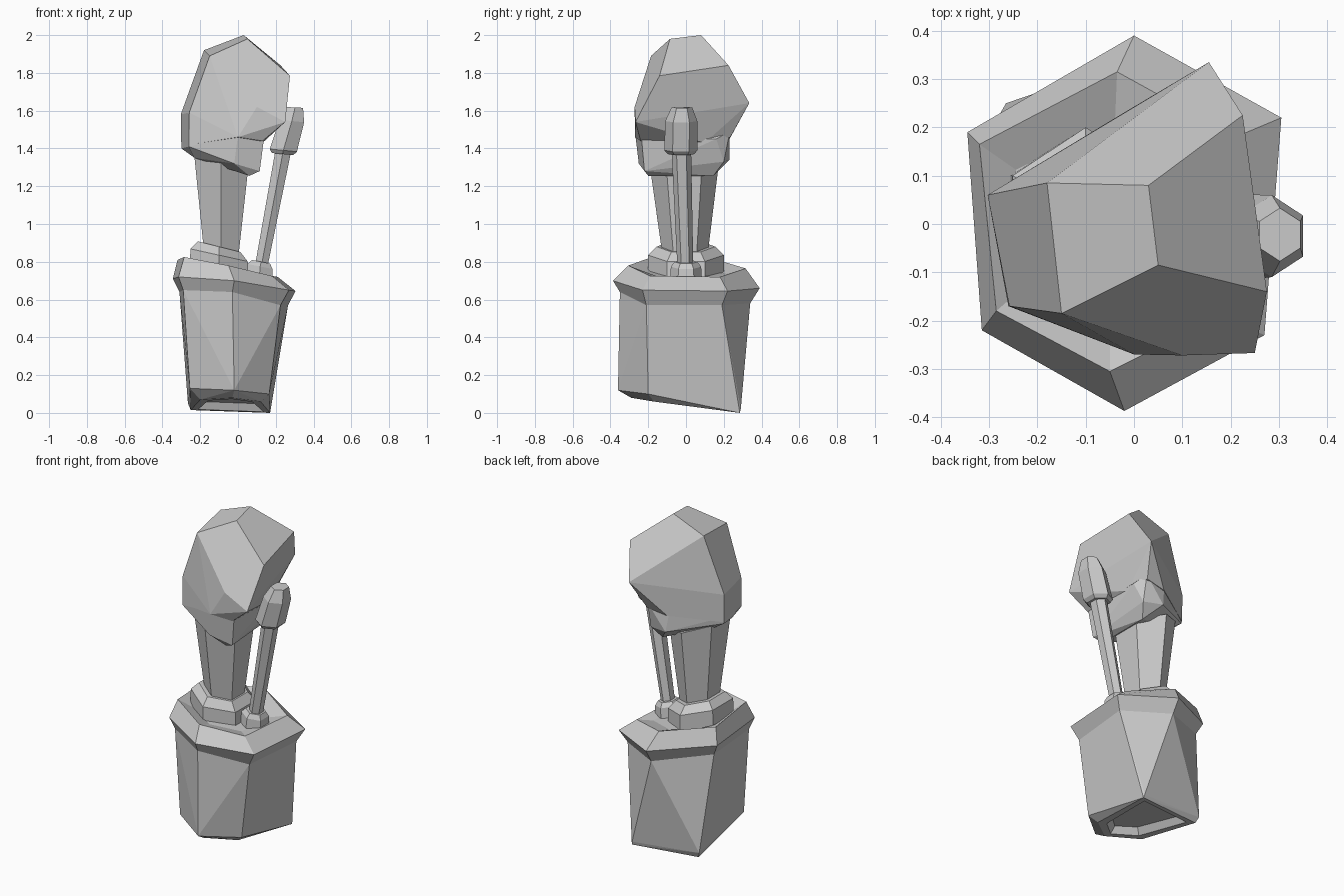
import bpy, bmesh, math
from mathutils import Vector

if "Cube" in bpy.data.objects:
    bpy.data.objects.remove(bpy.data.objects["Cube"])


def finish(bm, name):
    bmesh.ops.recalc_face_normals(bm, faces=bm.faces)
    mesh = bpy.data.meshes.new(name)
    bm.to_mesh(mesh)
    bm.free()
    ob = bpy.data.objects.new(name, mesh)
    bpy.context.collection.objects.link(ob)
    return ob


def hull(points):
    bm = bmesh.new()
    for p in points:
        bm.verts.new(p)
    res = bmesh.ops.convex_hull(bm, input=bm.verts)
    junk = [g for g in res["geom_interior"] if isinstance(g, bmesh.types.BMVert)]
    bmesh.ops.delete(bm, geom=junk, context='VERTS')
    bmesh.ops.dissolve_limit(bm, angle_limit=math.radians(4), verts=bm.verts, edges=bm.edges)
    bmesh.ops.recalc_face_normals(bm, faces=bm.faces)
    return bm


def loft(name, rings, cap_start=True, cap_end=True):
    bm = bmesh.new()
    rows = [[bm.verts.new(p) for p in r] for r in rings]
    for a, b in zip(rows, rows[1:]):
        for i in range(len(a)):
            j = (i + 1) % len(a)
            bm.faces.new((a[i], a[j], b[j], b[i]))
    if cap_start:
        bm.faces.new(rows[0][::-1])
    if cap_end:
        bm.faces.new(rows[-1])
    return finish(bm, name)


def hexagon(cx, cy, z, rx, ry, slope):
    # six-sided ring, corners on +-y, tilted along x
    pts = []
    for k in range(6):
        a = math.radians(30 + 60 * k)
        x = rx * math.cos(a)
        pts.append((cx + x, cy + ry * math.sin(a), z + slope * x))
    return pts


# Pot body: six-sided top, five-sided slanted bottom with a hollow underneath
body_top = [(.265, .19, .57), (0, .34, .58), (-.31, .17, .64),
            (-.29, -.2, .65), (-.03, -.35, .64), (.225, -.21, .57)]
body_bottom = [(.165, .29, .02), (-.265, .25, .05), (-.255, -.2, .13),
               (-.02, -.36, .12), (.165, -.2, .10)]
foot = [(.17, .285, 0), (-.25, .235, .015), (-.2, -.17, .07),
        (-.03, -.29, .08), (.12, -.17, .06)]
bm = hull(body_top + body_bottom + foot)
upper = [f for f in bm.faces if f.normal.z > .5 and f.calc_center_median().z > .5]
bmesh.ops.delete(bm, geom=upper, context='FACES')
base = [f for f in bm.faces if f.normal.z < -.9]
bmesh.ops.inset_region(bm, faces=base, thickness=.05, depth=0)
bmesh.ops.inset_region(bm, faces=base, thickness=.03, depth=-.04)
finish(bm, "pot_body")

# Pot rim and soil recess
rim_outer = [(.305, .22, .645), (0, .39, .66), (-.345, .19, .71),
             (-.315, -.22, .72), (-.02, -.387, .70), (.27, -.23, .65)]
rim_inner = [(.21, .18, .72), (-.035, .315, .765), (-.32, .165, .81),
             (-.285, -.18, .825), (-.05, -.305, .78), (.18, -.19, .725)]
soil = [(-.05 + (x + .05) * .72, y * .68, z * .55 + .315) for x, y, z in rim_inner]
loft("pot_rim", [body_top, rim_outer, rim_inner, soil], cap_start=False)

# Trunk and its collar
loft("trunk_collar", [hexagon(-.10, 0, .73, .18, .20, -.3),
                      hexagon(-.10, 0, .835, .175, .20, -.22),
                      hexagon(-.10, 0, .88, .13, .155, -.25)])
loft("trunk", [hexagon(-.09, -.005, .84, .105, .12, -.25),
               hexagon(-.09, -.01, 1.33, .165, .185, -.33)])

# Crown: faceted head over a narrower chin
head = [(.03, .08, 2.0), (.05, -.085, 1.98), (-.18, .085, 1.92), (-.15, -.185, 1.89),
        (.275, -.14, 1.785), (.225, .225, 1.84), (.155, .335, 1.64), (-.303, .06, 1.58),
        (-.258, -.17, 1.59), (.25, -.267, 1.54), (.1, -.272, 1.62), (0, -.27, 1.46),
        (-.26, -.17, 1.42), (-.3, .06, 1.41), (-.03, .225, 1.44), (.1, .235, 1.46),
        (.13, .1, 1.43), (.13, -.24, 1.44)]
chin = [(0, -.268, 1.47), (-.259, -.17, 1.46), (-.299, .06, 1.44), (-.04, .215, 1.47),
        (.1, .232, 1.49), (.137, .16, 1.45), (.137, -.235, 1.45),
        (-.26, -.17, 1.41), (-.3, .055, 1.40), (-.02, .23, 1.34), (.1, .2, 1.33),
        (.115, -.22, 1.28), (-.02, -.25, 1.32),
        (-.23, -.12, 1.35), (-.23, .05, 1.355), (.06, .145, 1.255), (.06, -.2, 1.255)]
crown = finish(hull(head), "crown")
chin_ob = finish(hull(chin), "crown_chin")
mod = crown.modifiers.new("join_chin", 'BOOLEAN')
mod.operation = 'UNION'
mod.solver = 'EXACT'
mod.object = chin_ob
bpy.context.view_layer.objects.active = crown
bpy.ops.object.modifier_apply(modifier=mod.name)
bpy.data.objects.remove(chin_ob)

# Side stalk: socket, leaning rod and bud
loft("stalk_socket", [hexagon(.112, 0, .70, .085, .085, -.25),
                      hexagon(.117, 0, .775, .075, .08, -.2),
                      hexagon(.122, 0, .80, .055, .06, -.2)])
loft("stalk", [hexagon(.12, -.003, .76, .037, .042, -.22),
               hexagon(.242, -.025, 1.40, .047, .052, -.22)])
loft("stalk_bud", [hexagon(.236, -.027, 1.37, .065, .07, -.1),
                   hexagon(.24, -.027, 1.39, .083, .088, -.1),
                   hexagon(.285, -.025, 1.545, .075, .085, -.1),
                   hexagon(.302, -.022, 1.617, .049, .055, -.05)])
